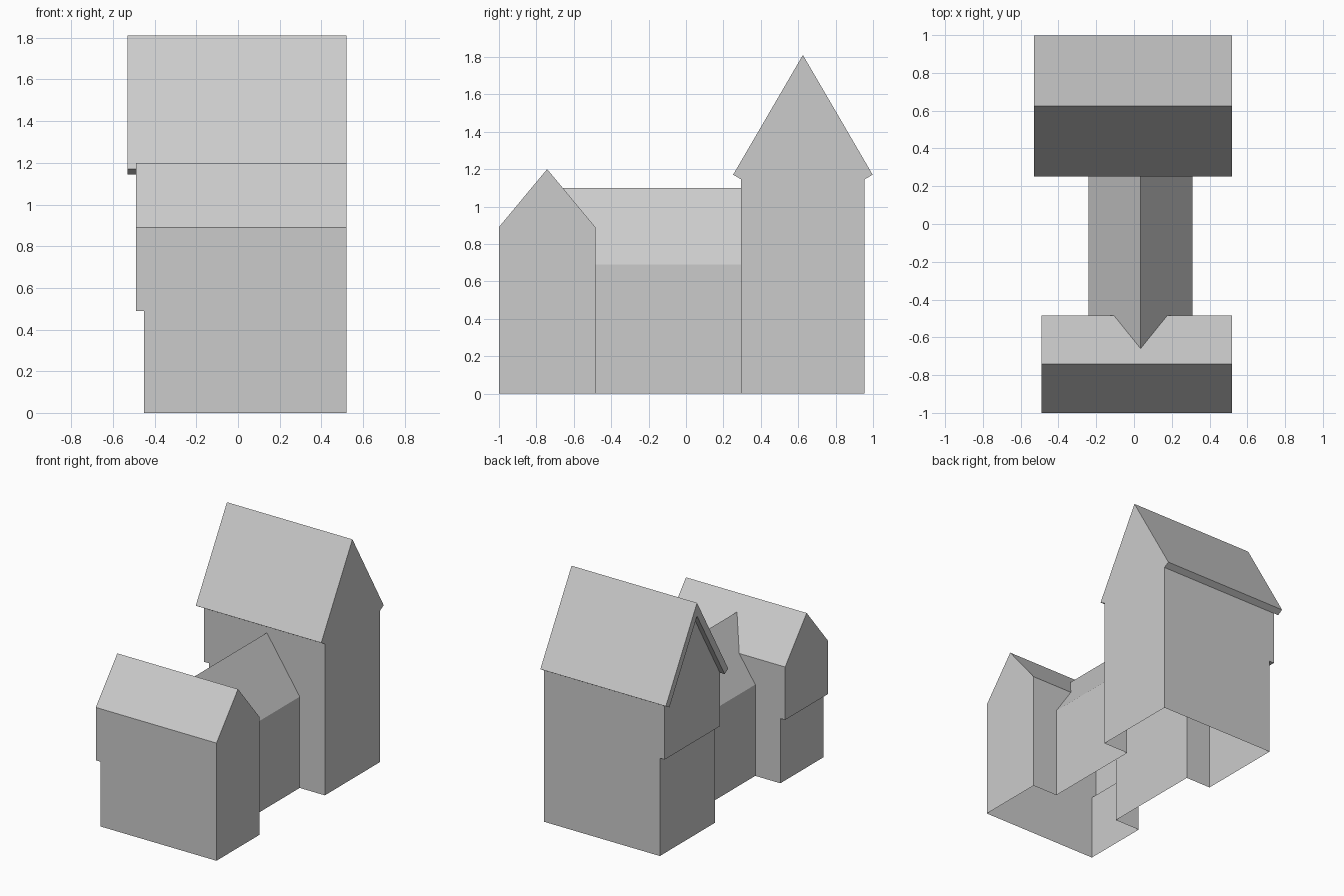
import bpy, bmesh

if "Cube" in bpy.data.objects:
    bpy.data.objects.remove(bpy.data.objects["Cube"])

grey = bpy.data.materials.new("plain grey")
grey.diffuse_color = (0.6, 0.6, 0.6, 1)
grey.use_nodes = True
grey.node_tree.nodes["Principled BSDF"].inputs["Base Color"].default_value = grey.diffuse_color

R, UP, LOW = 0.52, -0.49, -0.45            # right wall, upper left wall, lower left wall
CX, HALF, EAVE, RIDGE = 0.035, 0.275, 0.69, 1.10   # connecting wing section


def shell(name, faces):
    """Build one flat-faced part from a few polygons."""
    bm = bmesh.new()
    for f in faces:
        bm.faces.new([bm.verts.new(p) for p in f])
    bmesh.ops.remove_doubles(bm, verts=bm.verts, dist=1e-4)
    bmesh.ops.recalc_face_normals(bm, faces=bm.faces)
    me = bpy.data.meshes.new(name)
    bm.to_mesh(me)
    bm.free()
    me.materials.append(grey)
    ob = bpy.data.objects.new(name, me)
    bpy.context.collection.objects.link(ob)


def wall(y, pts):
    return [(x, y, z) for x, z in pts]


def gable_sides(y0, y1, eave, ridge, jetty):
    """Right gable, and left gable stepping out over the lower wall."""
    m = (y0 + y1) / 2
    return [
        [(R, y0, 0), (R, y1, 0), (R, y1, eave), (R, m, ridge), (R, y0, eave)],
        [(UP, y0, jetty), (UP, y1, jetty), (UP, y1, eave), (UP, m, ridge), (UP, y0, eave)],
        [(LOW, y0, 0), (LOW, y1, 0), (LOW, y1, jetty), (LOW, y0, jetty)],
        [(LOW, y0, jetty), (LOW, y1, jetty), (UP, y1, jetty), (UP, y0, jetty)],
    ]


def stepped(eave, jetty):
    return [(R, 0), (R, eave), (UP, eave), (UP, jetty), (LOW, jetty), (LOW, 0)]


# Front house: the back wall and back roof are cut where the wing joins
y0, y1, eave, ridge, jetty = -1.0, -0.485, 0.89, 1.20, 0.49
m = (y0 + y1) / 2
cut = HALF * (RIDGE - eave) / (RIDGE - EAVE)
tip = m + (y1 - m) * (ridge - RIDGE) / (ridge - eave)
shell("front_house", gable_sides(y0, y1, eave, ridge, jetty) + [
    wall(y0, stepped(eave, jetty)),
    wall(y1, [(R, 0), (R, eave), (CX + cut, eave), (CX + HALF, EAVE), (CX + HALF, 0)]),
    wall(y1, [(LOW, 0), (LOW, jetty), (UP, jetty), (UP, eave), (CX - cut, eave),
              (CX - HALF, EAVE), (CX - HALF, 0)]),
    [(UP, y0, eave), (R, y0, eave), (R, m, ridge), (UP, m, ridge)],
    [(UP, m, ridge), (R, m, ridge), (R, y1, eave), (CX + cut, y1, eave),
     (CX, tip, RIDGE), (CX - cut, y1, eave), (UP, y1, eave)],
])

# Connecting wing: two walls and a roof running into the front roof
b0, b1 = 0.295, 0.955
wing = []
for s in (-1, 1):
    x, xc = CX + s * HALF, CX + s * cut
    wing.append([(x, y1, 0), (x, b0, 0), (x, b0, EAVE), (x, y1, EAVE)])
    wing.append([(x, y1, EAVE), (x, b0, EAVE), (CX, b0, RIDGE), (CX, tip, RIDGE), (xc, y1, eave)])
shell("connecting_wing", wing)

# Rear house walls
be, br, bj = 1.145, 1.71, 0.74
opening = [(CX - HALF, 0), (CX - HALF, EAVE), (CX, RIDGE), (CX + HALF, EAVE), (CX + HALF, 0)]
shell("rear_house", gable_sides(b0, b1, be, br, bj) + [
    wall(b1, stepped(be, bj)),
    wall(b0, stepped(be, bj) + opening),
])

# Rear roof: a thick folded slab overhanging the eaves and the left gable
bm_ = (b0 + b1) / 2
prof = [(b0 - 0.043, 1.17), (bm_, 1.81), (b1 + 0.043, 1.17), (b1, be), (bm_, br), (b0, be)]
roof = [[(x, y, z) for y, z in prof] for x in (-0.53, R)]
for i in range(6):
    j = (i + 1) % 6
    roof.append([roof[0][i], roof[0][j], roof[1][j], roof[1][i]])
shell("rear_roof", roof)
